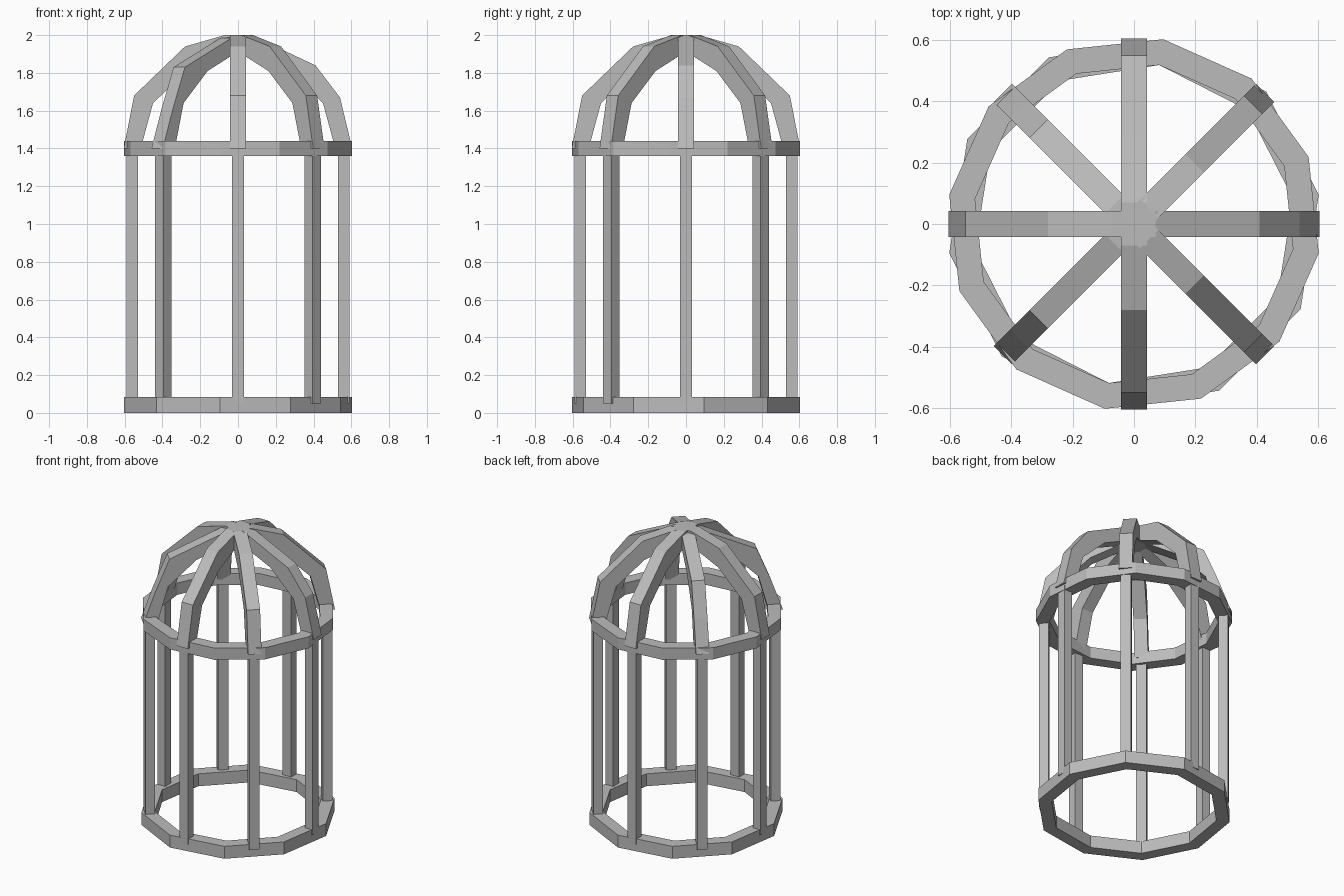
import bpy, bmesh
from math import cos, sin, radians
from mathutils import Matrix

cube = bpy.data.objects.get("Cube")
if cube:
    bpy.data.objects.remove(cube)

grey = bpy.data.materials.new("plain grey")
grey.use_nodes = True
GREY = (0.5, 0.5, 0.5, 1)
grey.diffuse_color = GREY
grey.node_tree.nodes["Principled BSDF"].inputs["Base Color"].default_value = GREY


def finish(name, bm):
    bmesh.ops.recalc_face_normals(bm, faces=bm.faces)
    mesh = bpy.data.meshes.new(name)
    bm.to_mesh(mesh)
    bm.free()
    mesh.materials.append(grey)
    obj = bpy.data.objects.new(name, mesh)
    bpy.context.collection.objects.link(obj)
    return obj


def ring(name, sides, turn, outer, inner, low, high):
    """Faceted hoop with a rectangular section."""
    bm = bmesh.new()
    loops = []
    for i in range(sides):
        a = radians(turn + 360 * i / sides)
        section = [(outer, low), (outer, high), (inner, high), (inner, low)]
        loops.append([bm.verts.new((r * cos(a), r * sin(a), z)) for r, z in section])
    for i in range(sides):
        p, q = loops[i], loops[(i + 1) % sides]
        for k in range(4):
            n = (k + 1) % 4
            bm.faces.new((p[k], q[k], q[n], p[n]))
    return finish(name, bm)


def rib(name, outer, inner, width, angle):
    """Flat bar bent along the dome, from the upper ring to the crown."""
    bm = bmesh.new()
    sides = []
    for y in (-width / 2, width / 2):
        sides.append(([bm.verts.new((r, y, z)) for r, z in outer],
                      [bm.verts.new((r, y, z)) for r, z in inner]))
    (oa, ia), (ob, ib) = sides
    for a, b in ((oa, ob), (ia, ib)):
        for k in range(len(a) - 1):
            bm.faces.new((a[k], a[k + 1], b[k + 1], b[k]))
    for k in (0, -1):
        bm.faces.new((oa[k], ob[k], ib[k], ia[k]))
    for o, i in sides:
        for k in range(len(o) - 1):
            bm.faces.new((o[k], o[k + 1], i[k + 1], i[k]))
    bm.transform(Matrix.Rotation(radians(angle), 4, 'Z'))
    return finish(name, bm)


def post(name, angle):
    bm = bmesh.new()
    bmesh.ops.create_cube(bm, size=1)
    bm.transform(Matrix.Rotation(radians(angle), 4, 'Z')
                 @ Matrix.Translation((0.56, 0, 0.72))
                 @ Matrix.Diagonal((0.06, 0.065, 1.34, 1)))
    return finish(name, bm)


# Hoops
ring("base_ring", 10, 9, 0.61, 0.525, 0, 0.085)
ring("upper_ring", 12, -9, 0.61, 0.525, 1.36, 1.44)

# Dome bar profiles as (radius, height)
inner = [(0.515, 1.4), (0.45, 1.64), (0.27, 1.81), (0.07, 1.9), (0, 1.9)]
rounded = [(0.605, 1.4), (0.55, 1.68), (0.28, 1.94), (0.07, 2), (0, 2)]
stepped = [(0.605, 1.4), (0.54, 1.67), (0.41, 1.84), (0.07, 2), (0, 2)]
coarse = [(0.605, 1.4), (0.53, 1.61), (0.44, 1.83), (0.09, 1.985), (0, 1.99)]
profiles = {0: stepped, 135: coarse, 225: coarse}

# Uprights and dome bars
for i in range(8):
    angle = 45 * i
    post(f"upright_{i + 1}", angle)
    rib(f"dome_bar_{i + 1}", profiles.get(angle, rounded), inner, 0.085, angle)
